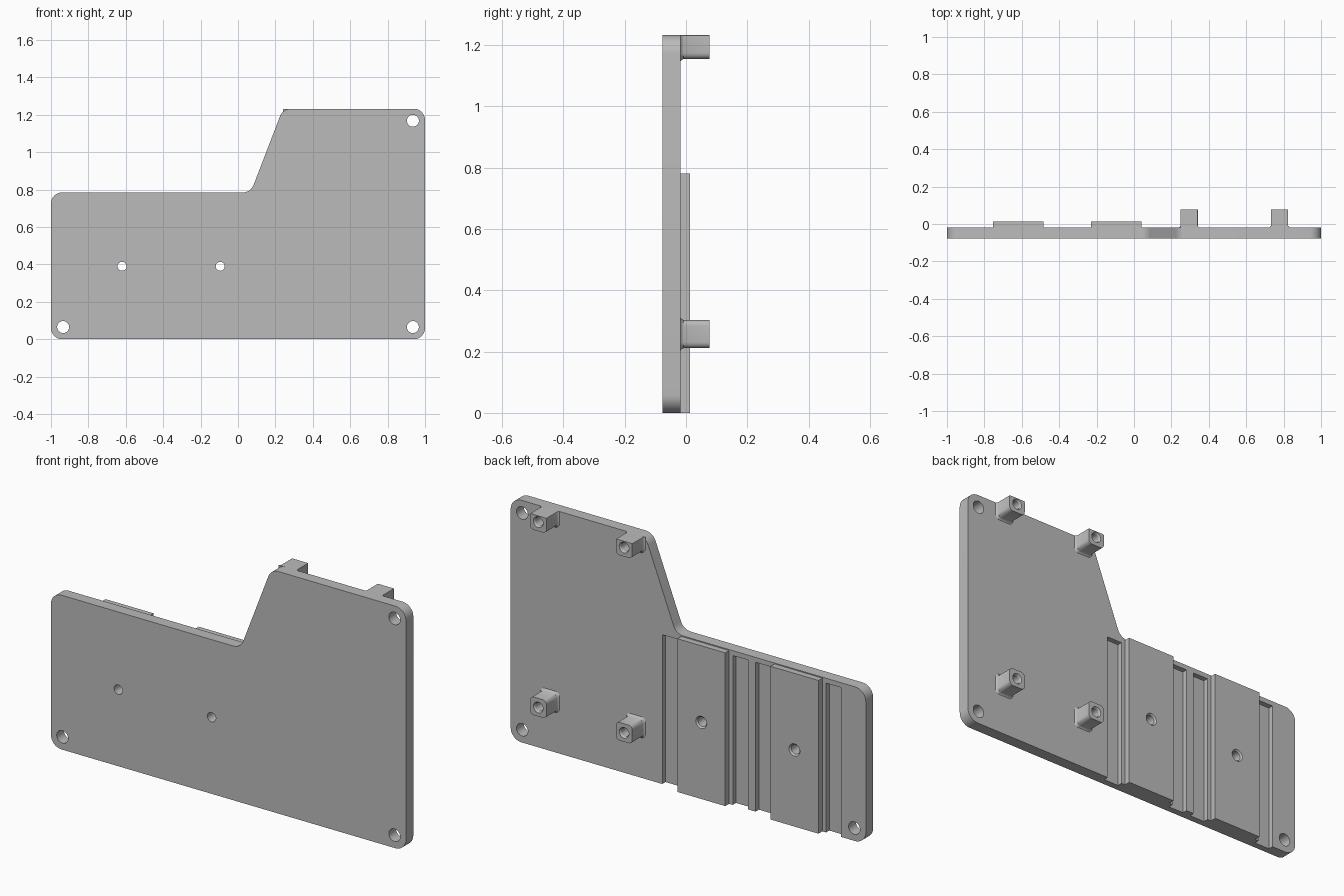
import bpy, bmesh, math
from mathutils import Vector

if "Cube" in bpy.data.objects:
    bpy.data.objects.remove(bpy.data.objects["Cube"], do_unlink=True)

grey = bpy.data.materials.new("plain_grey")
grey.use_nodes = True
grey.diffuse_color = (0.5, 0.5, 0.5, 1)
grey.node_tree.nodes["Principled BSDF"].inputs["Base Color"].default_value = (0.5, 0.5, 0.5, 1)

FRONT, FACE, RAIL, TIP = -0.077, -0.018, 0.013, 0.077
TOP = 1.232


def rounded(points, radius, steps=8):
    """Outline in x and z with every corner filleted."""
    out = []
    n = len(points)
    for i in range(n):
        p = Vector(points[i])
        a = (Vector(points[i - 1]) - p).normalized()
        b = (Vector(points[(i + 1) % n]) - p).normalized()
        half = a.angle(b) / 2
        reach = radius / math.tan(half)
        start, end = p + a * reach, p + b * reach
        centre = p + (a + b).normalized() * (radius / math.sin(half))
        u, v = start - centre, end - centre
        sweep = u.angle(v)
        for k in range(steps + 1):
            t = k / steps
            w = (u * math.sin((1 - t) * sweep) + v * math.sin(t * sweep)) / math.sin(sweep)
            out.append(centre + w)
    return out


def circle(x, z, r, n=32):
    return [Vector((x + r * math.cos(2 * math.pi * i / n), z + r * math.sin(2 * math.pi * i / n)))
            for i in range(n)]


def box(x0, x1, z0, z1):
    return [Vector(p) for p in ((x0, z0), (x1, z0), (x1, z1), (x0, z1))]


def loft(name, sections):
    """Solid through (y, outline) sections, capped at both ends."""
    bm = bmesh.new()
    rings = [[bm.verts.new((p.x, y, p.y)) for p in outline] for y, outline in sections]
    for r, s in zip(rings, rings[1:]):
        for i in range(len(r)):
            j = (i + 1) % len(r)
            bm.faces.new((r[i], r[j], s[j], s[i]))
    bm.faces.new(rings[0])
    bm.faces.new(rings[-1])
    bmesh.ops.recalc_face_normals(bm, faces=bm.faces[:])
    mesh = bpy.data.meshes.new(name)
    bm.to_mesh(mesh)
    bm.free()
    mesh.materials.append(grey)
    ob = bpy.data.objects.new(name, mesh)
    bpy.context.collection.objects.link(ob)
    return ob


def activate(ob):
    bpy.ops.object.select_all(action='DESELECT')
    ob.select_set(True)
    bpy.context.view_layer.objects.active = ob


def cut(ob, sections):
    cutter = loft("cutter", sections)
    cutter.hide_render = True
    mod = ob.modifiers.new("cut", 'BOOLEAN')
    mod.operation = 'DIFFERENCE'
    mod.solver = 'EXACT'
    mod.object = cutter
    activate(ob)
    bpy.ops.object.modifier_apply(modifier=mod.name)
    bpy.data.objects.remove(cutter, do_unlink=True)


def finish(ob):
    activate(ob)
    bpy.ops.object.shade_smooth_by_angle(angle=math.radians(30))


# Mounting plate with a raised section on one side
shape = [(-1, 0), (1, 0), (1, TOP), (0.24, TOP), (0.068, 0.785), (-1, 0.785)]
outline = rounded(shape, 0.06)
plate = loft("mounting_plate", [(FRONT, outline), (FACE, outline)])
for x, z in ((-0.935, 0.065), (0.935, 0.065), (0.935, 1.168)):
    cut(plate, [(-0.2, circle(x, z, 0.032)), (0.2, circle(x, z, 0.032))])

# Flat rails, each with a screw hole and a groove on both sides
for name, mid in (("right_rail", -0.62), ("left_rail", -0.095)):
    body = box(mid - 0.135, mid + 0.135, 0, 0.78)
    rail = loft(name, [(FACE, body), (RAIL, body)])
    hole = [(-0.2, circle(mid, 0.39, 0.024)), (RAIL - 0.008, circle(mid, 0.39, 0.024)),
            (RAIL + 0.001, circle(mid, 0.39, 0.032))]
    cut(plate, hole)
    cut(rail, hole)
    for side in (-1, 1):
        a, b = sorted((mid + side * 0.156, mid + side * 0.241))
        groove = box(a, b, -0.05, 0.76)
        cut(plate, [(FACE - 0.026, groove), (0.1, groove)])
    finish(rail)
finish(plate)


def post(x, z, half):
    """Rounded square trimmed level with the plate's top edge."""
    pts = rounded([(x - half, z - half), (x + half, z - half),
                   (x + half, z + half), (x - half, z + half)], 0.02, 6)
    return [Vector((p.x, min(p.y, TOP + (p.y - z) * 1e-4))) for p in pts]


# Standoffs with flared feet and blind screw holes
for level, z in (("lower", 0.257), ("upper", 1.2)):
    for side, x in (("inner", 0.295), ("outer", 0.778)):
        standoff = loft(level + "_" + side + "_standoff",
                        [(FACE, post(x, z, 0.054)), (FACE + 0.004, post(x, z, 0.049)),
                         (FACE + 0.01, post(x, z, 0.046)), (TIP, post(x, z, 0.046))])
        cut(standoff, [(FACE + 0.012, circle(x, z, 0.022, 24)), (TIP - 0.008, circle(x, z, 0.022, 24)),
                       (TIP + 0.001, circle(x, z, 0.028, 24))])
        finish(standoff)
